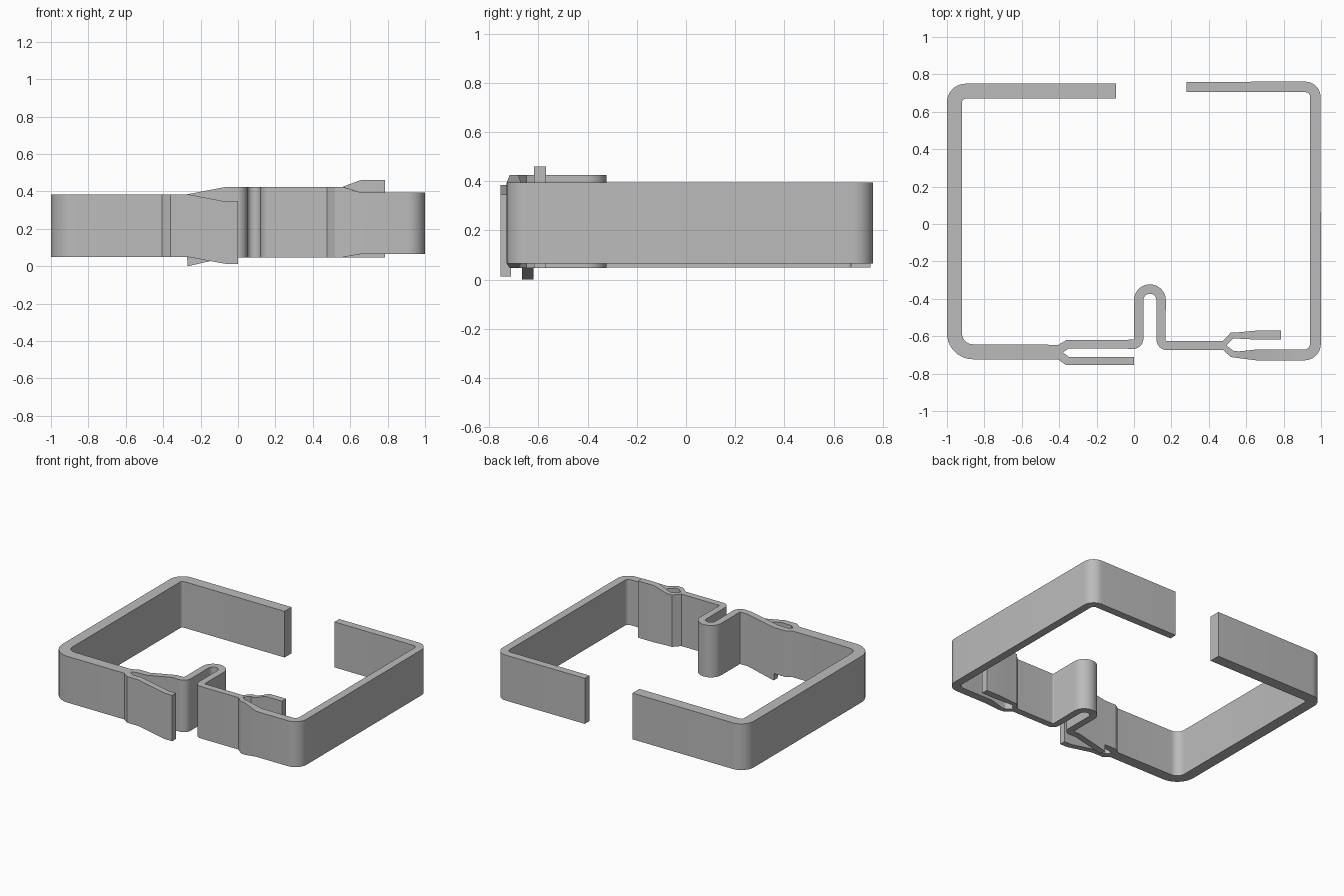
import bpy, bmesh, math
from mathutils import Vector

if "Cube" in bpy.data.objects:
    bpy.data.objects.remove(bpy.data.objects["Cube"])

grey = bpy.data.materials.new("plain grey")
grey.diffuse_color = (0.5, 0.5, 0.5, 1)
grey.use_nodes = True
grey.node_tree.nodes["Principled BSDF"].inputs["Base Color"].default_value = grey.diffuse_color


def fillet(pts, seg=10):
    """Round path corners. Point = (x, y, corner radius, width, z low, z high)."""
    out = []
    for i, (x, y, r, w, a, b) in enumerate(pts):
        p = Vector((x, y))
        if r == 0 or i in (0, len(pts) - 1):
            out.append((p, w, a, b))
            continue
        u = (Vector(pts[i - 1][:2]) - p).normalized()
        v = (Vector(pts[i + 1][:2]) - p).normalized()
        half = u.angle(v) / 2
        c = p + (u + v).normalized() * (r / math.sin(half))
        s, e = p + u * (r / math.tan(half)), p + v * (r / math.tan(half))
        turn = (s - c).angle_signed(e - c)
        for k in range(seg + 1):
            t = -turn * k / seg      # angle_signed is clockwise
            d = s - c
            q = Vector((d.x * math.cos(t) - d.y * math.sin(t),
                        d.x * math.sin(t) + d.y * math.cos(t)))
            out.append((c + q, w, a, b))
    return out


def ribbon(name, pts):
    """Upright strip swept along a path, with width and heights per station."""
    st = fillet(pts)
    bm = bmesh.new()
    rings = []
    for i, (p, w, a, b) in enumerate(st):
        t0 = (p - st[i - 1][0]).normalized() if i else None
        t1 = (st[i + 1][0] - p).normalized() if i < len(st) - 1 else None
        t0, t1 = t0 or t1, t1 or t0
        t = (t0 + t1).normalized()
        n = Vector((-t.y, t.x)) * (w / 2 / max(0.5, t.dot(t1)))
        l, r = p + n, p - n
        rings.append([bm.verts.new(v) for v in
                      ((l.x, l.y, a), (r.x, r.y, a), (r.x, r.y, b), (l.x, l.y, b))])
    for A, B in zip(rings, rings[1:]):
        for k in range(4):
            m = (k + 1) % 4
            bm.faces.new((A[k], A[m], B[m], B[k]))
    bm.faces.new(rings[0])
    bm.faces.new(rings[-1][::-1])
    bmesh.ops.recalc_face_normals(bm, faces=bm.faces)
    me = bpy.data.meshes.new(name)
    bm.to_mesh(me)
    bm.free()
    me.materials.append(grey)
    ob = bpy.data.objects.new(name, me)
    bpy.context.collection.objects.link(ob)
    bpy.ops.object.select_all(action='DESELECT')
    ob.select_set(True)
    bpy.context.view_layer.objects.active = ob
    bpy.ops.object.shade_smooth_by_angle(angle=math.radians(30))


L = (0.05, 0.385)      # left band heights
C = (0.048, 0.425)     # centre band heights
R = (0.065, 0.395)     # right band heights

# left half of the frame
ribbon("left_band", [
    (-0.095, 0.71, 0, 0.08, *L), (-0.96, 0.71, 0.06, 0.08, *L),
    (-0.96, -0.683, 0.10, 0.08, *L), (-0.385, -0.685, 0, 0.078, *L)])

# front tongue of the left fork, dipping towards its tip
ribbon("left_fork_tongue", [
    (-0.40, -0.70, 0, 0.046, *L), (-0.355, -0.733, 0, 0.044, *L),
    (-0.27, -0.733, 0, 0.044, *L), (-0.06, -0.733, 0, 0.044, 0.012, 0.345),
    (0, -0.733, 0, 0.044, 0.012, 0.345)])

# left fork rear branch, spring loop and right arm in one strip
ribbon("centre_spring", [
    (-0.40, -0.67, 0, 0.046, *L), (-0.355, -0.643, 0, 0.046, *L),
    (-0.272, -0.643, 0, 0.046, *L), (-0.27, -0.643, 0, 0.046, 0.0, 0.385),
    (-0.06, -0.643, 0, 0.046, *C),
    (0.025, -0.643, 0.03, 0.05, *C), (0.025, -0.348, 0.0595, 0.05, *C),
    (0.145, -0.348, 0.0595, 0.05, *C), (0.145, -0.65, 0.03, 0.048, *C),
    (0.49, -0.65, 0, 0.048, *C)])

# short rear branch of the right fork, rising towards its tip
ribbon("right_fork_tongue", [
    (0.48, -0.643, 0, 0.03, *C), (0.525, -0.596, 0, 0.032, *C),
    (0.56, -0.596, 0, 0.034, *C), (0.655, -0.594, 0, 0.048, 0.048, 0.46),
    (0.785, -0.594, 0, 0.048, 0.048, 0.46)])

# right half of the frame, starting at the front branch of the right fork
ribbon("right_band", [
    (0.48, -0.657, 0, 0.03, *C), (0.525, -0.695, 0, 0.034, *C),
    (0.56, -0.699, 0, 0.036, *C), (0.655, -0.70, 0, 0.058, *R),
    (0.97, -0.70, 0.06, 0.058, *R), (0.97, 0.733, 0.055, 0.056, *R),
    (0.28, 0.733, 0, 0.054, *R)])
